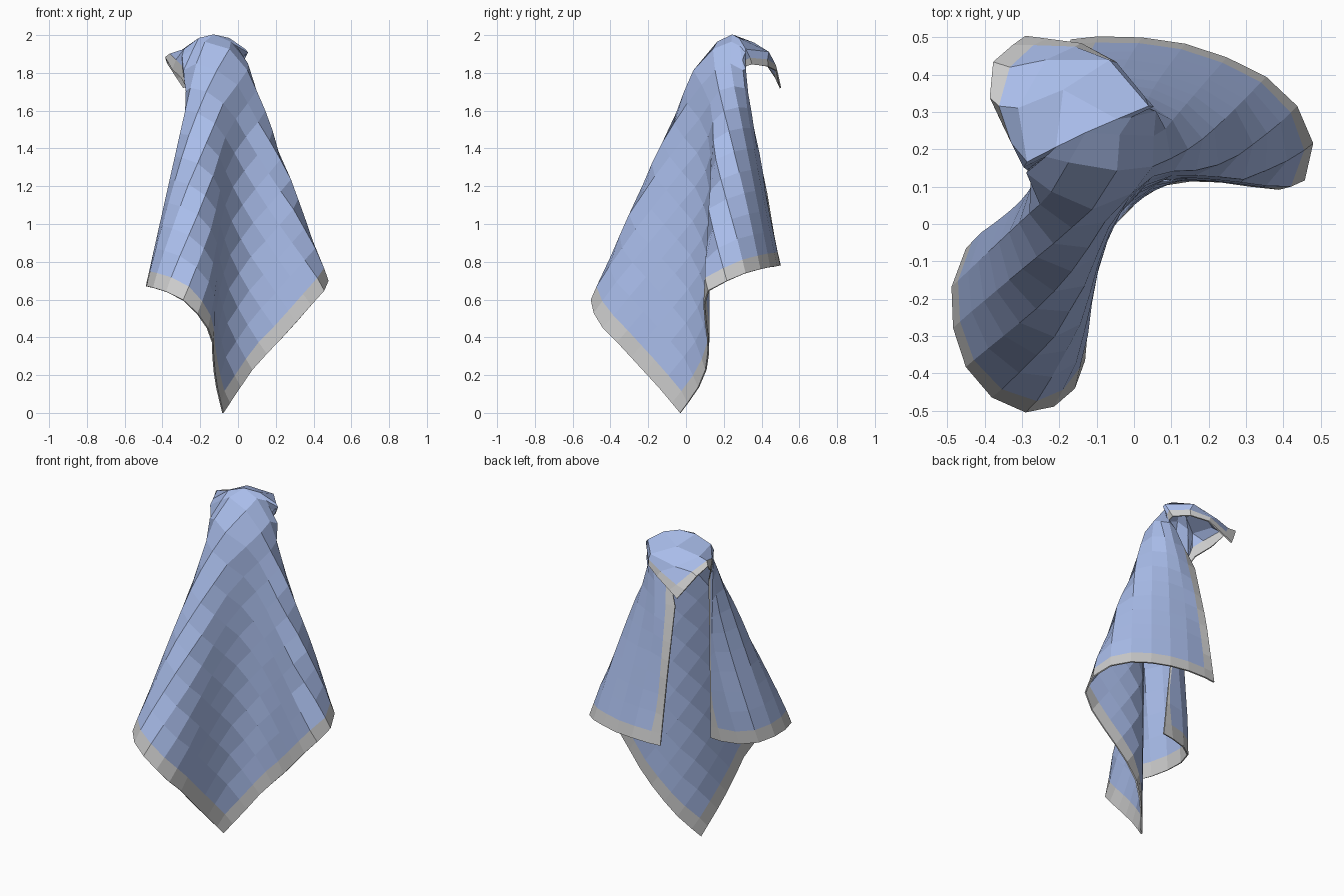
import bpy
from math import cos, sin, radians
from mathutils import Vector

if "Cube" in bpy.data.objects:
    bpy.data.objects.remove(bpy.data.objects["Cube"])

# Outline of the hanging cloth: two hems and two free edges, corner to corner
# (front tip -> right corner -> flap corner, and front tip -> left corner -> flap corner)
right_hem = [(-.08, -.03, 0), (.0, .06, .12), (.09, .115, .25), (.2, .12, .36), (.3, .105, .47),
             (.44, .09, .63), (.485, .18, .68), (.46, .28, .73), (.39, .37, .755),
             (.28, .43, .77), (.16, .475, .775), (.03, .495, .78), (-.08, .5, .78), (-.17, .49, .78)]
left_hem = [(-.08, -.03, 0), (-.11, -.13, .12), (-.13, -.25, .25), (-.135, -.37, .38),
            (-.17, -.46, .47), (-.26, -.51, .58), (-.36, -.48, .635), (-.44, -.4, .66),
            (-.48, -.29, .67), (-.485, -.17, .67), (-.44, -.05, .66), (-.32, .02, .65),
            (-.19, .03, .66)]
right_edge = [(-.17, .49, .78), (-.17, .42, 1.2), (-.16, .33, 1.59), (-.08, .29, 1.76),
              (.04, .29, 1.85), (-.03, .42, 1.84), (-.14, .48, 1.81), (-.29, .5, 1.72)]
left_edge = [(-.19, .03, .66), (-.22, .08, 1.3), (-.25, .14, 1.68), (-.3, .18, 1.78),
             (-.34, .25, 1.81), (-.39, .35, 1.89), (-.375, .44, 1.85), (-.29, .5, 1.72)]
apex = Vector((-.13, .245, 2.0))


def along(path, t):
    """Point at fraction t of a polyline's length."""
    pts = [Vector(p) for p in path]
    lens = [(b - a).length for a, b in zip(pts, pts[1:])]
    d = t * sum(lens)
    for a, b, l in zip(pts, pts[1:], lens):
        if d <= l:
            return a.lerp(b, d / l)
        d -= l
    return pts[-1]


def turn(t, a, b, c):
    """Angle that drifts from a to b, then swings to c at the flap corner."""
    return a + (b - a) * t / .76 if t < .76 else b + (c - b) * (t - .76) / .24


# Sheet grid lines: narrow border cell at each end, hook point on a grid line
lines = [0] + [.042 + .916 * k / 14 for k in range(15)] + [1]
n = len(lines)
hook = lines[12]


def drape(s, t):
    """Run a ray from the hook over a round neck and down to the outline."""
    ds, dt = s - hook, t - hook
    if abs(ds) < 1e-6 and abs(dt) < 1e-6:
        return apex.copy()
    ks = ((1 if ds > 0 else 0) - hook) / ds if abs(ds) > 1e-6 else 1e9
    kt = ((1 if dt > 0 else 0) - hook) / dt if abs(dt) > 1e-6 else 1e9
    k = min(ks, kt)
    qs, qt = hook + ds * k, hook + dt * k
    if ks < kt and ds > 0:
        rim, ang = along(right_edge, qt), turn(qt, 12, 22, 120)
    elif ks < kt:
        rim, ang = along(left_hem, qt), -50 - 95 * qt
    elif dt > 0:
        rim, ang = along(left_edge, qs), turn(qs, -145, -155, -240)
    else:
        rim, ang = along(right_hem, qs), -50 + 62 * qs
    high = max(0, min(1, (rim.z - 1.5) / .25))
    a = radians(ang)
    neck = Vector((-.125 + .19 * cos(a), .245 + .2 * sin(a), 1.82 + .09 * high))
    dist = (ds * ds + dt * dt) ** .5 * 1.9
    full, r0 = dist * k, .27
    if dist < r0:
        f = dist / r0
        p = apex.lerp(neck, f)
        p.z = apex.z + (neck.z - apex.z) * f ** 2
        return p
    f = (dist - r0) / (full - r0)
    p = neck.lerp(rim, f)
    p.z = neck.z + (rim.z - neck.z) * f ** (1 + .4 * high)
    return p


verts = [drape(s, t) for t in lines for s in lines]
faces, border = [], []
for j in range(n - 1):
    for i in range(n - 1):
        a = j * n + i
        faces.append((a, a + 1, a + n + 1, a + n))
        border.append(i in (0, n - 2) or j in (0, n - 2))

# Hanging cloth with a plain grey border
mesh = bpy.data.meshes.new("hanging_cloth")
mesh.from_pydata(verts, [], faces)
blue = bpy.data.materials.new("blue_cloth")
blue.diffuse_color = (.4, .51, .83, 1)
blue.use_nodes = True
blue.node_tree.nodes["Principled BSDF"].inputs["Base Color"].default_value = blue.diffuse_color
mesh.materials.append(None)
mesh.materials.append(blue)
for poly, is_border in zip(mesh.polygons, border):
    poly.material_index = 0 if is_border else 1
cloth = bpy.data.objects.new("hanging_cloth", mesh)
bpy.context.collection.objects.link(cloth)

# Thin fabric thickness
solid = cloth.modifiers.new("thickness", 'SOLIDIFY')
solid.thickness = .008
solid.offset = 0
